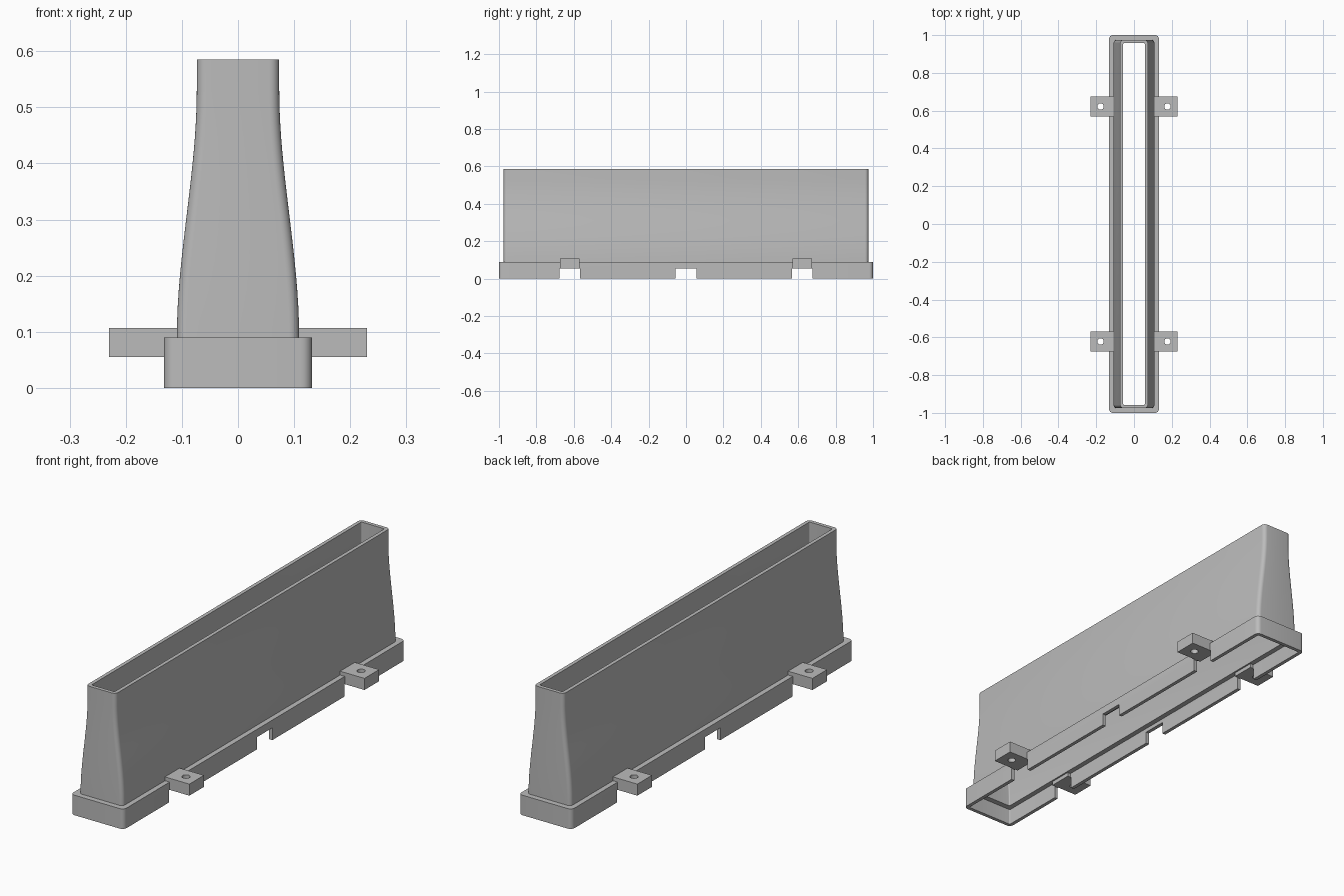
import bpy, bmesh, math

cube = bpy.data.objects.get("Cube")
if cube:
    bpy.data.objects.remove(cube)

grey = bpy.data.materials.new("plain grey")
grey.use_nodes = True
COLOUR = (0.5, 0.5, 0.5, 1)
grey.diffuse_color = COLOUR
grey.node_tree.nodes["Principled BSDF"].inputs["Base Color"].default_value = COLOUR


def add_object(name, bm):
    bmesh.ops.recalc_face_normals(bm, faces=bm.faces)
    mesh = bpy.data.meshes.new(name)
    bm.to_mesh(mesh)
    bm.free()
    mesh.materials.append(grey)
    obj = bpy.data.objects.new(name, mesh)
    bpy.context.collection.objects.link(obj)
    return obj


def rounded_ring(bm, hx, hy, z, r, steps=6):
    """Ring of vertices round a rectangle with rounded corners."""
    ring = []
    for corner, (sx, sy) in enumerate([(1, 1), (-1, 1), (-1, -1), (1, -1)]):
        for i in range(steps + 1):
            a = math.pi / 2 * (corner + i / steps)
            ring.append(bm.verts.new((sx * (hx - r) + r * math.cos(a),
                                      sy * (hy - r) + r * math.sin(a), z)))
    return ring


def box(name, x0, x1, y0, y1, z0, z1):
    bm = bmesh.new()
    bmesh.ops.create_cube(bm, size=1)
    for v in bm.verts:
        v.co = (x1 if v.co.x > 0 else x0, y1 if v.co.y > 0 else y0, z1 if v.co.z > 0 else z0)
    return add_object(name, bm)


def cut(obj, cutter):
    mod = obj.modifiers.new("cut", 'BOOLEAN')
    mod.operation = 'DIFFERENCE'
    mod.solver = 'EXACT'
    mod.object = cutter
    cutter.hide_render = True
    cutter.hide_set(True)


def bake(obj):
    """Apply the cuts, then shade smooth with sharp edges kept."""
    bpy.ops.object.select_all(action='DESELECT')
    obj.select_set(True)
    bpy.context.view_layer.objects.active = obj
    cutters = [m.object for m in obj.modifiers]
    for m in list(obj.modifiers):
        bpy.ops.object.modifier_apply(modifier=m.name)
    bpy.ops.object.shade_smooth_by_angle(angle=math.radians(30))
    return cutters


# Shell: curved outer wall, open top, inner wall, ledge and hollow foot
WALL, BASE, TOP, LEDGE = 0.0165, 0.09, 0.585, 0.073
WIDE, NARROW, CURVE_END = 0.109, 0.0735, 0.53
BODY_Y = 0.975


def half_width(z):
    t = min(1, max(0, (z - BASE) / (CURVE_END - BASE)))
    return WIDE + (NARROW - WIDE) * t * t * (3 - 2 * t)


STEPS = 16
heights = [BASE + (CURVE_END - BASE) * i / STEPS for i in range(STEPS + 1)] + [TOP]
sections = [(0.132, 1, 0, 0.02), (0.132, 1, BASE, 0.02)]
sections += [(half_width(z), BODY_Y, z, 0.018) for z in heights]
sections += [(half_width(z) - WALL, BODY_Y - WALL, z, 0.005) for z in reversed(heights)]
sections += [(WIDE - WALL, BODY_Y - WALL, LEDGE, 0.005)]
sections += [(0.132 - WALL, 1 - WALL, z, 0.005) for z in (LEDGE, 0)]

bm = bmesh.new()
rings = [rounded_ring(bm, *s) for s in sections]
for k, ring in enumerate(rings):
    nxt = rings[(k + 1) % len(rings)]
    for i in range(len(ring)):
        j = (i + 1) % len(ring)
        bm.faces.new((ring[i], ring[j], nxt[j], nxt[i]))
shell = add_object("barrier_shell", bm)

# Notches through the foot
TAB_Y, TAB_Z = 0.622, 0.055
for y in (-TAB_Y, 0, TAB_Y):
    cut(shell, box("notch_cutter", -0.3, 0.3, y - 0.055, y + 0.055, -0.05, TAB_Z))
helpers = bake(shell)

# Four drilled mounting tabs
for side, sx in (("left", 1), ("right", -1)):
    for end, sy in (("front", -1), ("back", 1)):
        y = sy * TAB_Y
        x0, x1 = sorted((sx * 0.1, sx * 0.23))
        tab = box(f"{end}_{side}_tab", x0, x1, y - 0.052, y + 0.052, TAB_Z, 0.107)
        bm = bmesh.new()
        bmesh.ops.create_cone(bm, cap_ends=True, segments=24, radius1=0.017, radius2=0.017, depth=0.3)
        bmesh.ops.translate(bm, verts=bm.verts, vec=(sx * 0.177, y, 0.08))
        cut(tab, add_object("hole_cutter", bm))
        helpers += bake(tab)

for h in helpers:
    bpy.data.objects.remove(h)
